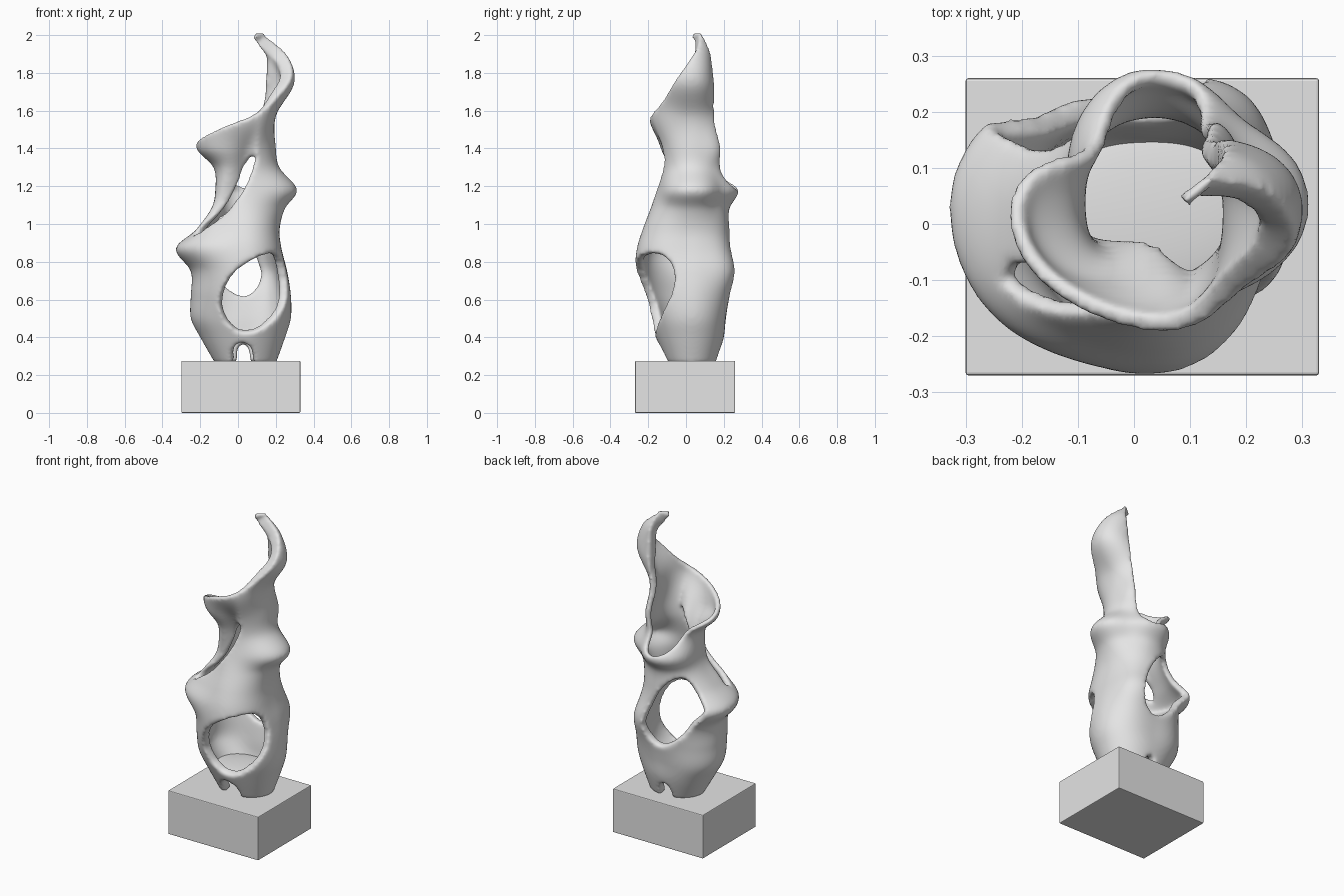
import bpy, bmesh, math

old = bpy.data.objects.get("Cube")
if old:
    bpy.data.objects.remove(old, do_unlink=True)

stone = bpy.data.materials.new("pale grey stone")
stone.use_nodes = True
grey = (0.78, 0.78, 0.78, 1)
stone.diffuse_color = grey
stone.node_tree.nodes["Principled BSDF"].inputs["Base Color"].default_value = grey


def smooth_curve(keys, x):
    """Smooth interpolation through (position, value) pairs."""
    x = min(max(x, keys[0][0]), keys[-1][0])
    last = len(keys) - 1
    k = 0
    while k < last - 1 and x > keys[k + 1][0]:
        k += 1

    def slope(i):
        a, b = keys[max(i - 1, 0)], keys[min(i + 1, last)]
        return (b[1] - a[1]) / (b[0] - a[0])

    (x0, y0), (x1, y1) = keys[k], keys[k + 1]
    h = x1 - x0
    t = (x - x0) / h
    s = t * t * (3 - 2 * t)
    return (y0 + (y1 - y0) * s + h * t * (1 - t) ** 2 * slope(k)
            - h * t * t * (1 - t) * slope(k + 1))


# Wall distance from the axis by height: left, back, right, front
PROFILE = [
    (.26, .16, .13, .16, .13), (.40, .21, .17, .24, .19), (.50, .24, .18, .29, .23),
    (.62, .24, .20, .29, .28), (.75, .22, .23, .29, .30), (.87, .19, .21, .37, .29),
    (.97, .18, .20, .26, .26), (1.08, .21, .20, .18, .22), (1.18, .28, .25, .16, .19),
    (1.3, .18, .16, .17, .16), (1.4, .16, .16, .26, .17), (1.57, .16, .15, .25, .23),
    (1.75, .26, .11, .2, .2), (1.9, .22, .09, .2, .15), (2.0, .12, .09, .1, .1)]
SIDES = [[(row[0], row[k]) for row in PROFILE] for k in (1, 2, 3, 4)]

# Local swellings and hollows: angle, height, angular width, vertical width, amount
SWELLINGS = [
    (45, 1.18, 25, .1, -.045), (315, 1.18, 35, .1, -.025), (52, .75, 25, .15, .03),
    (52, 1.38, 25, .12, .03), (45, 1.8, 25, .1, -.02), (215, 1.0, 20, .1, .03)]

# Spiralling top rim: angle in degrees, height
RIM = [(0, 1.89), (20, 1.99), (32, 2.01), (43, 1.86), (54, 1.5), (63, 1.27), (75, 1.2),
       (95, 1.2), (130, 1.28), (175, 1.41), (230, 1.5), (280, 1.57), (327, 1.7), (360, 1.89)]

# Slanting slit between the lower wall and the bowl
SLIT_ANGLE, SLIT_HALF = 246, 44

# Openings: angle, height, half angle, half height, degrees of lean per unit of height
OPENINGS = [
    (288, .635, 46, .215, 80),      # front hollow
    (112, .83, 38, .22, 90),        # back hollow
    (264, .26, 25, .11, 0),         # front arch between the feet
    (95, .26, 17, .1, 0)]           # back arch between the feet


def slit_offset(angle, z):
    """Position along the slit (-1 to 1) and height above its centre line."""
    d = angle - SLIT_ANGLE
    return d / SLIT_HALF, z - 1.154 - .0045 * d


def radius(angle, z):
    q = int(angle // 90) % 4
    w = math.sin(math.radians(angle % 90)) ** 2
    r = (1 - w) * smooth_curve(SIDES[q], z) + w * smooth_curve(SIDES[(q + 1) % 4], z)
    for a, h, da, dh, amount in SWELLINGS:
        d = (angle - a + 180) % 360 - 180
        r += amount * math.exp(-(d / da) ** 2 - ((z - h) / dh) ** 2)
    # The bowl tucks in behind the lower wall above the slit
    u, above = slit_offset(angle, z)
    if abs(u) < 1 and above > 0:
        r -= .105 * (1 - u * u) * math.exp(-(above / .15) ** 2)
    return r


def is_open(angle, z):
    u, above = slit_offset(angle, z)
    if u * u + (above / .07) ** 2 < 1:
        return True
    return any(((angle - a - (z - h) * lean) / da) ** 2 + ((z - h) / dh) ** 2 < 1
               for a, h, da, dh, lean in OPENINGS)


# Flame-shaped shell
AROUND, UP, FOOT = 240, 150, .26
bm = bmesh.new()
grid = []
for i in range(AROUND):
    angle = 360 * i / AROUND
    a = math.radians(angle)
    top = smooth_curve(RIM, angle)
    column = []
    for j in range(UP + 1):
        z = FOOT + (top - FOOT) * j / UP
        r = radius(angle, z)
        column.append(bm.verts.new((.04 + r * math.cos(a), .03 + r * math.sin(a), z)))
    grid.append(column)
for i in range(AROUND):
    n = (i + 1) % AROUND
    for j in range(UP):
        z = (grid[i][j].co.z + grid[n][j + 1].co.z) / 2
        if not is_open(360 * (i + .5) / AROUND, z):
            bm.faces.new((grid[i][j], grid[n][j], grid[n][j + 1], grid[i][j + 1]))
loose = [v for v in bm.verts if not v.link_faces]
bmesh.ops.delete(bm, geom=loose, context='VERTS')
mesh = bpy.data.meshes.new("flame_shell")
bm.to_mesh(mesh)
bm.free()
shell = bpy.data.objects.new("flame_shell", mesh)
bpy.context.collection.objects.link(shell)
mesh.materials.append(stone)

# Walls are thick at the foot, slim at the bowl and thick again in the horn
THICKNESS = [(.26, .65), (.7, .55), (1.2, .35), (1.55, .4), (1.75, .8), (2.0, .8)]
group = shell.vertex_groups.new(name="thickness")
for v in mesh.vertices:
    group.add([v.index], smooth_curve(THICKNESS, v.co.z), 'REPLACE')
solid = shell.modifiers.new("wall", 'SOLIDIFY')
solid.thickness = .09
solid.offset = -1
solid.vertex_group = group.name
remesh = shell.modifiers.new("blend", 'REMESH')
remesh.mode = 'VOXEL'
remesh.voxel_size = .01
remesh.use_smooth_shade = True
soften = shell.modifiers.new("soften", 'SMOOTH')
soften.factor = .5
soften.iterations = 16

# Floor of the hollow, above the arches
bpy.ops.mesh.primitive_uv_sphere_add(segments=40, ring_count=16, location=(.03, .03, .4))
hollow_floor = bpy.context.object
hollow_floor.name = "hollow_floor"
hollow_floor.scale = (.2, .16, .025)
bpy.ops.object.transform_apply(location=False, rotation=False, scale=True)
bpy.ops.object.shade_smooth()
hollow_floor.data.materials.append(stone)

# Plinth
bpy.ops.mesh.primitive_cube_add(size=1, location=(.015, -.005, .1375))
plinth = bpy.context.object
plinth.name = "plinth"
plinth.scale = (.63, .53, .275)
bpy.ops.object.transform_apply(location=False, rotation=False, scale=True)
plinth.data.materials.append(stone)
bevel = plinth.modifiers.new("worn_edges", 'BEVEL')
bevel.width = .005
bevel.segments = 2
